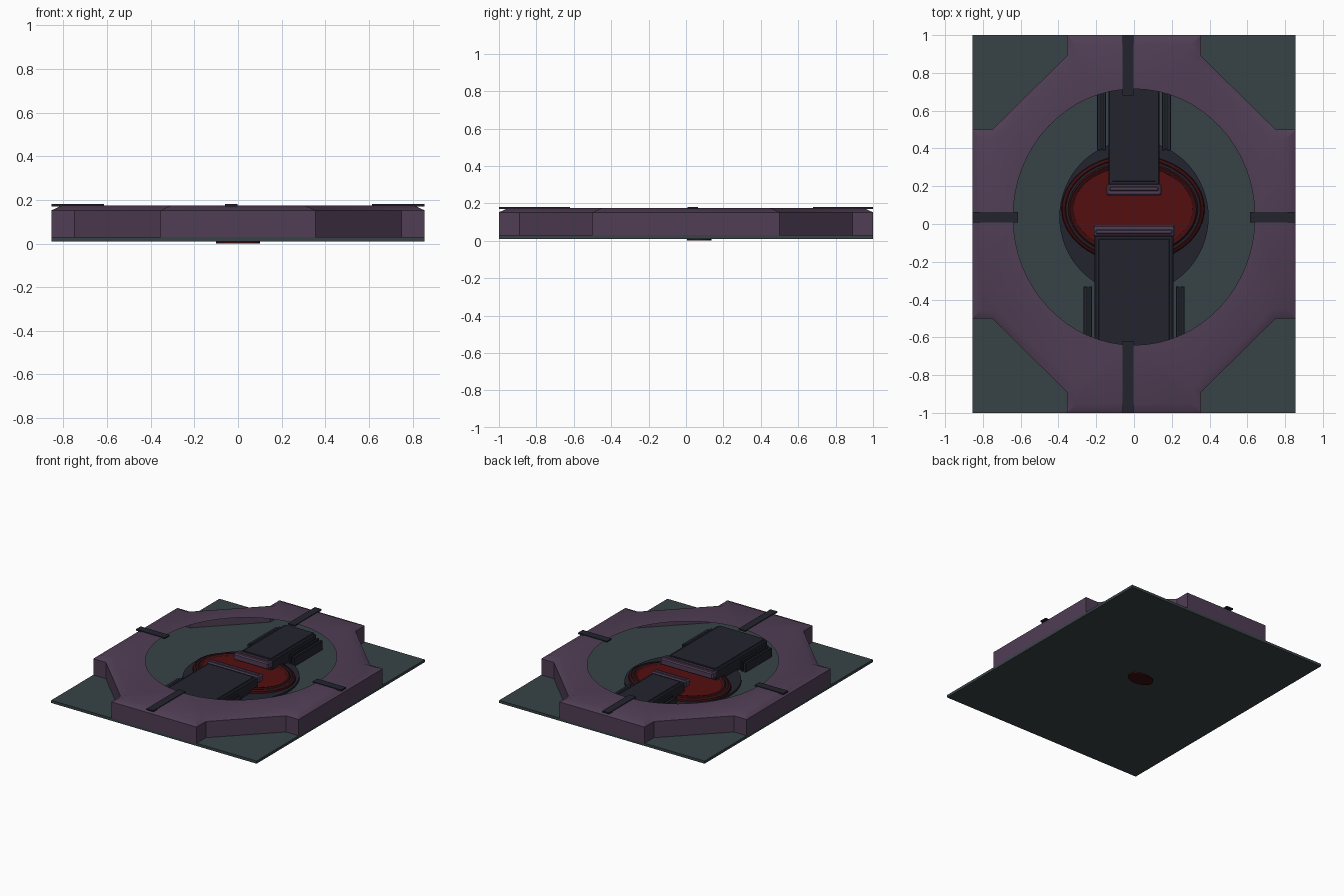
import bpy, bmesh, math
from mathutils import Vector

cube = bpy.data.objects.get("Cube")
if cube:
    bpy.data.objects.remove(cube, do_unlink=True)


def material(name, rgb):
    m = bpy.data.materials.new(name)
    m.use_nodes = True
    m.diffuse_color = (*rgb, 1)
    m.node_tree.nodes["Principled BSDF"].inputs["Base Color"].default_value = (*rgb, 1)
    return m


PURPLE = material("dusty purple", (.08, .048, .09))
SLATE = material("slate green", (.038, .055, .061))
NAVY = material("dark navy", (.016, .017, .027))
RED = material("deep red", (.09, .0045, .005))
MAROON = material("dark maroon", (.04, .004, .005))


def finish(name, bm, mat, smooth=False):
    me = bpy.data.meshes.new(name)
    bm.to_mesh(me)
    bm.free()
    ob = bpy.data.objects.new(name, me)
    bpy.context.collection.objects.link(ob)
    me.materials.append(mat)
    if smooth:
        bpy.ops.object.select_all(action='DESELECT')
        ob.select_set(True)
        bpy.context.view_layer.objects.active = ob
        bpy.ops.object.shade_smooth_by_angle(angle=math.radians(32))
    return ob


def box(name, x, y, z, mat, bevel=0):
    bm = bmesh.new()
    bmesh.ops.create_cube(bm, size=1)
    for v in bm.verts:
        v.co = [(lo + hi) / 2 + c * (hi - lo) for c, (lo, hi) in zip(v.co, (x, y, z))]
    if bevel:
        bmesh.ops.bevel(bm, geom=bm.edges[:], offset=bevel, segments=1, affect='EDGES')
    return finish(name, bm, mat)


def ellipse(cx, cy, rx, ry, n=64):
    return [(cx + rx * math.cos(i * math.tau / n), cy + ry * math.sin(i * math.tau / n))
            for i in range(n)]


def stack(name, loops, mat, smooth=False, caps=True):
    """Skin a list of (points, height) loops from bottom to top."""
    bm = bmesh.new()
    rows = [[bm.verts.new((px, py, z)) for px, py in pts] for pts, z in loops]
    for a, b in zip(rows, rows[1:]):
        for i in range(len(a)):
            j = (i + 1) % len(a)
            bm.faces.new((a[i], a[j], b[j], b[i]))
    if caps:
        bm.faces.new(rows[0][::-1])
        bm.faces.new(rows[-1])
    return finish(name, bm, mat, smooth)


def inset(pts, d):
    """Mitred inward offset of a counter-clockwise outline."""
    out = []
    for i, p in enumerate(pts):
        p, a, b = Vector(p), Vector(pts[i - 1]), Vector(pts[(i + 1) % len(pts)])
        u, v = (p - a).normalized(), (b - p).normalized()
        n1, n2 = Vector((-u.y, u.x)), Vector((-v.y, v.x))
        out.append(tuple(p + (n1 + n2) * d / (1 + n1.dot(n2))))
    return out


# base plate and the small disc beneath it
box("base_plate", (-.855, .855), (-1, 1), (.01, .03), SLATE)
stack("underside_disc", [(ellipse(0, .07, .1, .065), 0), (ellipse(0, .07, .1, .065), .011)], MAROON)

# hollow surround: walls, chamfer and top with an oval opening
quarter = [(.855, .5), (.75, .5), (.355, .89), (.355, 1)]
half = quarter + [(-x, y) for x, y in reversed(quarter)]
outline = half + [(-x, -y) for x, y in half]
shell = bmesh.new()
rows = [[shell.verts.new((x, y, z)) for x, y in pts]
        for pts, z in ((outline, .03), (outline, .152), (inset(outline, .05), .175))]
for a, b in zip(rows, rows[1:]):
    for i in range(len(a)):
        j = (i + 1) % len(a)
        shell.faces.new((a[i], a[j], b[j], b[i]))
rim = [shell.verts.new((x, y, .175)) for x, y in ellipse(0, .037, .64, .678)]
edges = [shell.edges.new((rim[i - 1], rim[i])) for i in range(len(rim))]
edges += [shell.edges.get((rows[2][i - 1], rows[2][i])) for i in range(len(rows[2]))]
bmesh.ops.triangle_fill(shell, use_beauty=True, use_dissolve=False, edges=edges, normal=(0, 0, 1))
for f in shell.faces:
    f.normal_update()
    if f.normal.z < -.5:
        f.normal_flip()
finish("surround", shell, PURPLE, True)

# dark strips across the surround
box("front_strip", (-.06, -.003), (-1, -.62), (.17, .18), NAVY)
box("back_strip", (-.06, -.003), (.68, 1), (.17, .18), NAVY)
box("right_strip", (-.855, -.615), (.007, .063), (.17, .18), NAVY)
box("left_strip", (.615, .855), (.007, .063), (.17, .18), NAVY)

# round pad with the oval red dish
pad = ellipse(0, .037, .395, .405)
stack("round_pad", [(pad, .03), (pad, .045)], NAVY)


def oval(inward):
    return ellipse(-.005, .08, .38 - inward, .288 - inward)


stack("dish_rim", [(oval(0), .04), (oval(.005), .058), (oval(.02), .065), (oval(.03), .058),
                   (oval(.035), .058), (oval(.045), .068), (oval(.06), .064), (oval(.07), .054)],
      MAROON, True, caps=False)
stack("dish_groove", [(oval(.024), .045), (oval(.024), .0615), (oval(.036), .0615),
                      (oval(.036), .045)], NAVY, caps=False)
stack("dish_centre", [(oval(.062), .045), (oval(.064), .06)], RED)


# bridging panels with raised tops, purple lips and side rails
def panel(name, half_w, outer, inner, rail_inner, rail_outer):
    s = 1 if outer > inner else -1

    def span(a, b):
        return min(a, b), max(a, b)

    box(name, (-half_w, half_w), span(outer, inner), (.03, .128), NAVY, .006)
    box(name + "_top", (-half_w + .02, half_w - .02), span(outer, inner + s * .02),
        (.126, .134), NAVY, .002)
    w = half_w + .01
    box(name + "_lip", (-w, w), span(inner + s * .005, inner - s * .055), (.085, .135), PURPLE, .008)
    box(name + "_lip_ridge", (-w + .015, w - .015), span(inner - s * .008, inner - s * .03),
        (.13, .146), PURPLE, .005)
    for side, sign in (("left", 1), ("right", -1)):
        for part, a, b, top in (("inner", .014, .032, .11), ("outer", .038, .06, .1)):
            box(f"{name}_{side}_{part}_rail", span(sign * (half_w + a), sign * (half_w + b)),
                span(rail_inner, rail_outer), (.03, top), NAVY, .003)


panel("front_panel", .208, -.67, -.06, -.33, -.64)
panel("back_panel", .135, .74, .205, .39, .73)
